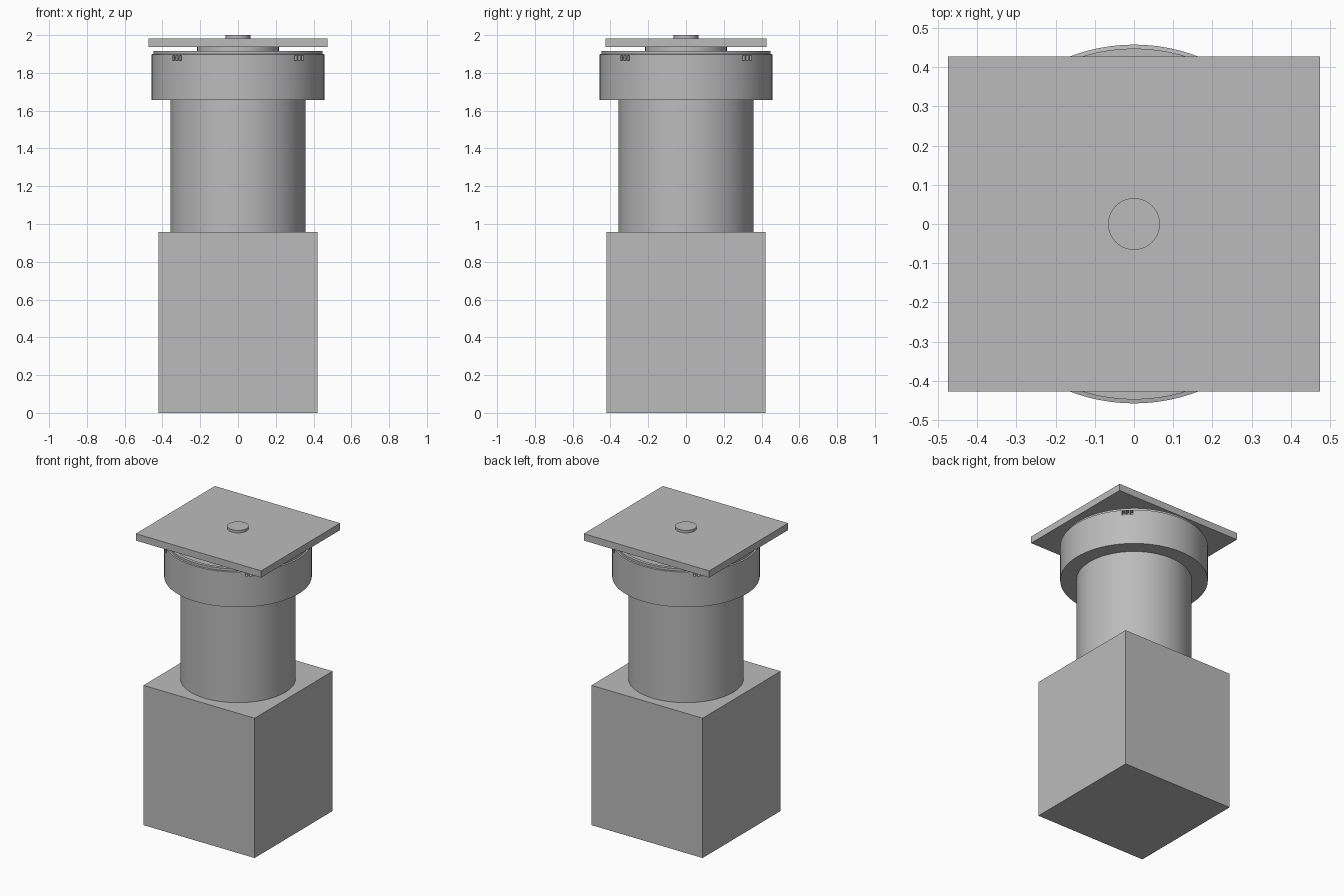
import bpy, bmesh, math
from mathutils import Matrix

cube = bpy.data.objects.get("Cube")
if cube:
    bpy.data.objects.remove(cube, do_unlink=True)

grey = bpy.data.materials.new("plain grey")
grey.use_nodes = True
tone = (0.5, 0.5, 0.5, 1)
grey.diffuse_color = tone
grey.node_tree.nodes["Principled BSDF"].inputs["Base Color"].default_value = tone


def finish(name, bm, smooth=False):
    bmesh.ops.recalc_face_normals(bm, faces=bm.faces)
    mesh = bpy.data.meshes.new(name)
    bm.to_mesh(mesh)
    bm.free()
    mesh.materials.append(grey)
    obj = bpy.data.objects.new(name, mesh)
    bpy.context.collection.objects.link(obj)
    if smooth:
        bpy.ops.object.select_all(action='DESELECT')
        obj.select_set(True)
        bpy.context.view_layer.objects.active = obj
        bpy.ops.object.shade_smooth_by_angle(angle=math.radians(30))
    return obj


def add_box(bm, size, centre, turn=0):
    matrix = (Matrix.Rotation(turn, 4, 'Z') @ Matrix.Translation(centre)
              @ Matrix.Diagonal((*size, 1)))
    bmesh.ops.create_cube(bm, size=1, matrix=matrix)


def box(name, x, y, low, high):
    bm = bmesh.new()
    add_box(bm, (x, y, high - low), (0, 0, (low + high) / 2))
    return finish(name, bm)


def lathe(name, profile, steps=96):
    bm = bmesh.new()
    verts = [bm.verts.new((r, 0, z)) for r, z in profile]
    edges = [bm.edges.new(pair) for pair in zip(verts, verts[1:])]
    bmesh.ops.spin(bm, geom=verts + edges, cent=(0, 0, 0), axis=(0, 0, 1),
                   angle=math.tau, steps=steps)
    bmesh.ops.remove_doubles(bm, verts=bm.verts, dist=1e-5)
    return finish(name, bm, True)


def disc(name, radius, low, high):
    return lathe(name, [(0, low), (radius, low), (radius, high), (0, high)])


# Base block and shaft
box("base_block", 0.842, 0.842, 0, 0.957)
disc("shaft", 0.358, 0.957, 1.66)

# Wide collar with a stepped lip and a shallow recessed top
collar = lathe("collar", [(0, 1.657), (0.458, 1.657), (0.458, 1.898),
                          (0.448, 1.9), (0.448, 1.915), (0.425, 1.915),
                          (0.425, 1.9), (0, 1.9)])

# Three vent slots on each diagonal of the collar
bm = bmesh.new()
for quarter in range(4):
    for offset in (-0.026, 0, 0.026):
        add_box(bm, (0.06, 0.017, 0.028), (0.455, offset, 1.879),
                math.radians(45 + 90 * quarter))
cutter = finish("vent_cutter", bm)
cutter.hide_render = True
cutter.hide_set(True)
cut = collar.modifiers.new("vents", 'BOOLEAN')
cut.object = cutter
cut.solver = 'EXACT'

# Spacer, square top plate and centre knob
disc("spacer", 0.216, 1.895, 1.936)
box("top_plate", 0.95, 0.854, 1.936, 1.983)
disc("knob", 0.066, 1.98, 2.0)
